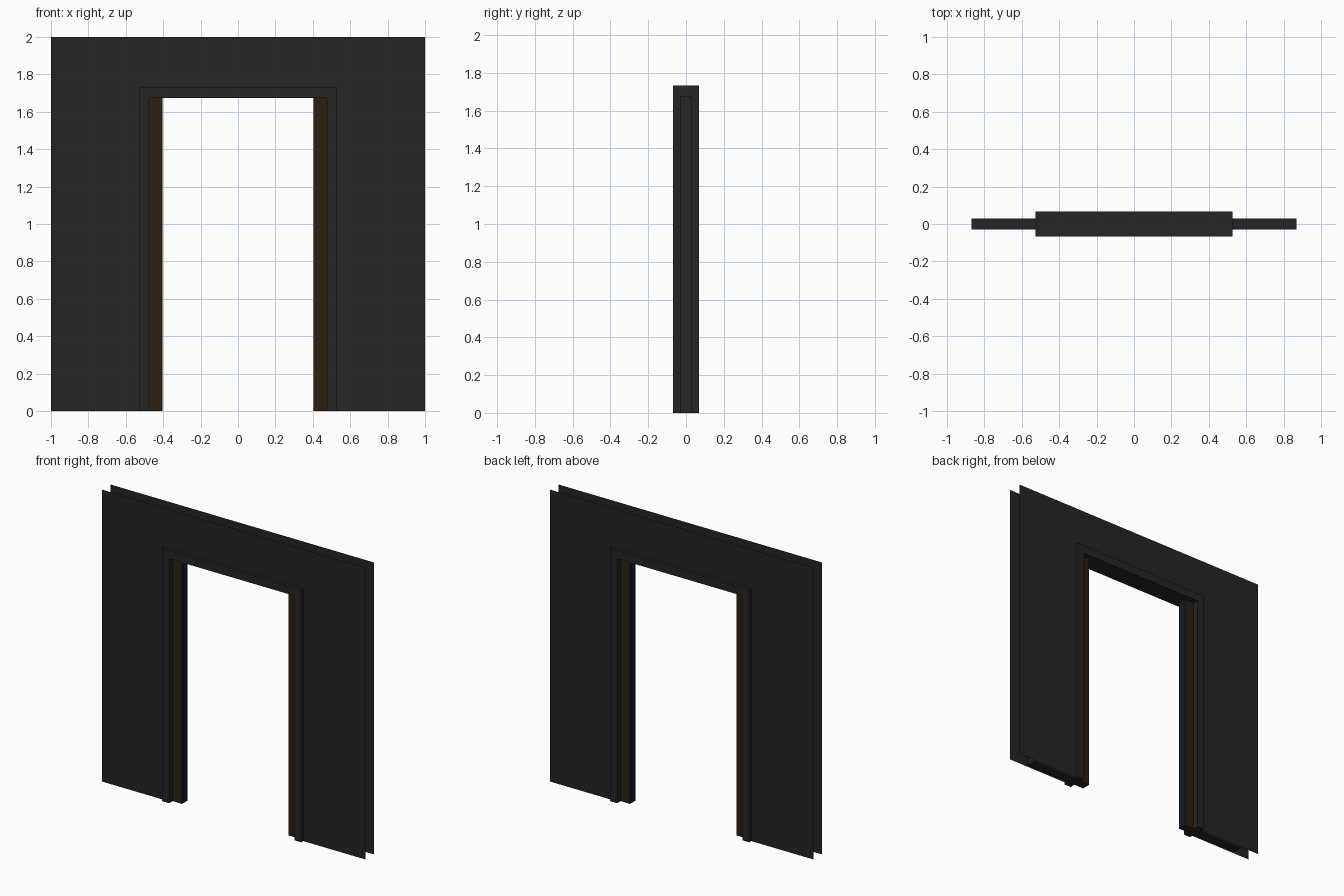
import bpy, bmesh

if "Cube" in bpy.data.objects:
    bpy.data.objects.remove(bpy.data.objects["Cube"])

def mat(name, c):
    m = bpy.data.materials.new(name)
    m.diffuse_color = (*c, 1)
    m.use_nodes = True
    m.node_tree.nodes["Principled BSDF"].inputs["Base Color"].default_value = m.diffuse_color
    return m

GREY = mat("charcoal", (0.018, 0.018, 0.018))
BROWN = mat("dark_brown", (0.024, 0.014, 0.005))
NAVY = mat("dark_navy", (0.006, 0.010, 0.020))

def finish(name, bm, mats):
    me = bpy.data.meshes.new(name)
    bm.to_mesh(me)
    bm.free()
    for m in mats:
        me.materials.append(m)
    ob = bpy.data.objects.new(name, me)
    bpy.context.collection.objects.link(ob)
    return ob

def arch(hw, top, ihw, itop):
    # doorway-shaped outline as (x, z) points
    return [(-hw, 0), (-ihw, 0), (-ihw, itop), (ihw, itop),
            (ihw, 0), (hw, 0), (hw, top), (-hw, top)]

def arch_face(bm, outline, y):
    return bm.faces.new([bm.verts.new((x, y, z)) for x, z in outline])

# thin wall skins, open at the top, sides and bottom
for name, y in (("wall_front", -0.046), ("wall_back", 0.046)):
    bm = bmesh.new()
    f = arch_face(bm, arch(1.0, 2.0, 0.527, 1.732), y)
    f.normal_update()
    if f.normal.y * y < 0:
        f.normal_flip()
    finish(name, bm, [GREY])

# door frame through the wall
bm = bmesh.new()
f = arch_face(bm, arch(0.527, 1.732, 0.475, 1.675), -0.068)
ext = bmesh.ops.extrude_face_region(bm, geom=[f], use_keep_orig=True)
for v in ext["geom"]:
    if isinstance(v, bmesh.types.BMVert):
        v.co.y = 0.068
bmesh.ops.recalc_face_normals(bm, faces=bm.faces)
finish("door_frame", bm, [GREY])

# sliding doors, mostly retracted into the wall cavity
for side, name in ((-1, "sliding_door_left"), (1, "sliding_door_right")):
    bm = bmesh.new()
    bmesh.ops.create_cube(bm, size=1)
    for v in bm.verts:
        v.co.x = side * 0.635 + v.co.x * 0.465
        v.co.y *= 0.06
        v.co.z = (v.co.z + 0.5) * 1.675
    bm.normal_update()
    for f in bm.faces:
        if abs(f.normal.y) > 0.5:
            f.material_index = 1      # brown panels front and back
        elif f.normal.x * side < -0.5:
            f.material_index = 2      # navy closing edge
    finish(name, bm, [GREY, BROWN, NAVY])
